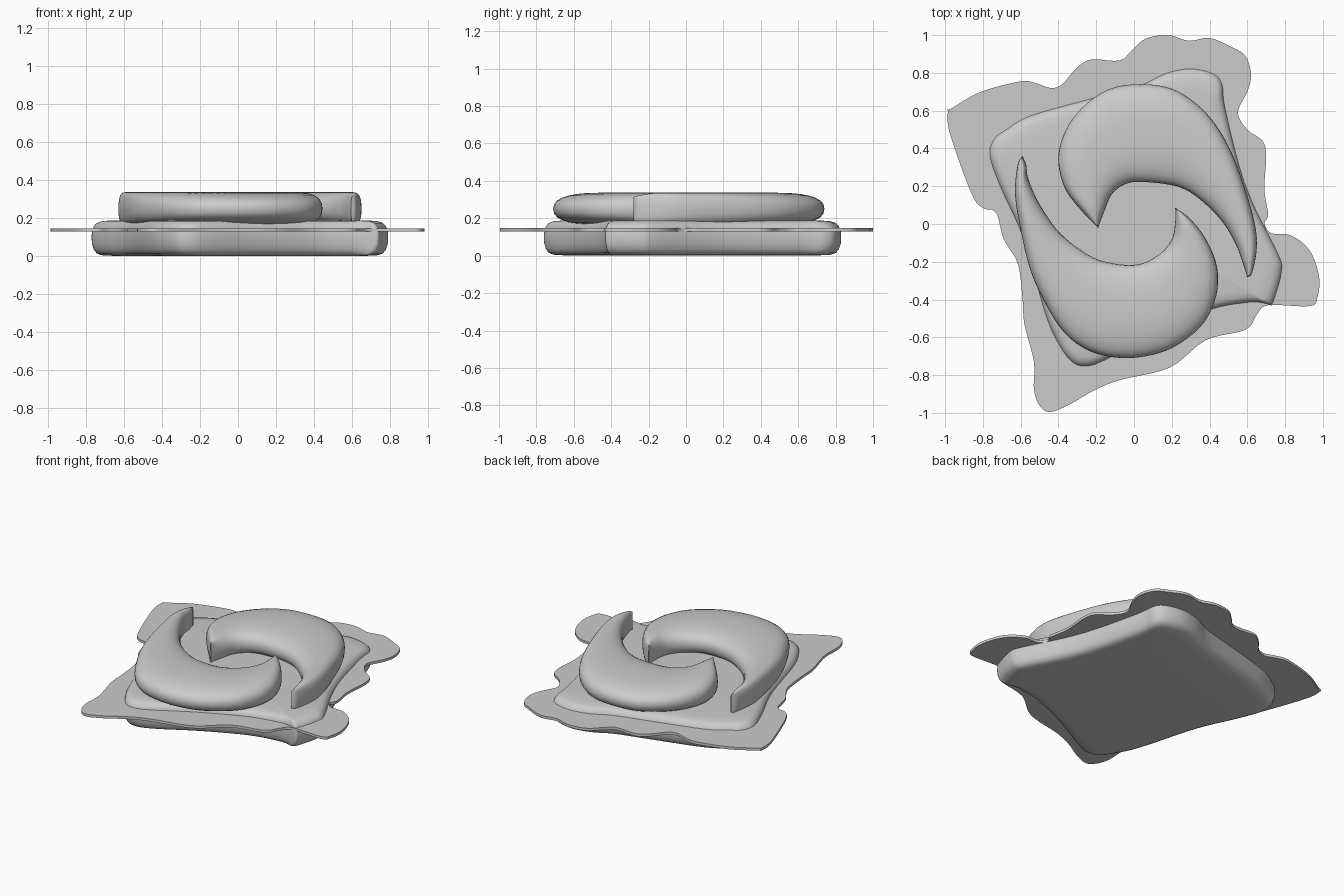
import bpy, bmesh, math
from mathutils import Vector

if "Cube" in bpy.data.objects:
    bpy.data.objects.remove(bpy.data.objects["Cube"])


def spline(pts, closed, n):
    """Catmull-Rom samples through 2D points, n per span."""
    p = [Vector(q) for q in pts]
    if closed:
        p = [p[-1]] + p + p[:2]
    else:
        p = [2 * p[0] - p[1]] + p + [2 * p[-1] - p[-2]]
    out = []
    for a, b, c, d in zip(p, p[1:], p[2:], p[3:]):
        for i in range(n):
            t = i / n
            out.append(0.5 * (2 * b + (c - a) * t + (2 * a - 5 * b + 4 * c - d) * t * t
                              + (3 * b - a - 3 * c + d) * t ** 3))
    return out if closed else out + [p[-2]]


def resample(pts, n):
    """n+1 points, evenly spaced by length but denser near both ends."""
    acc = [0]
    for a, b in zip(pts, pts[1:]):
        acc.append(acc[-1] + (b - a).length)
    out, k = [], 0
    for i in range(n + 1):
        u = i / n
        s = acc[-1] * (0.5 * u + 0.25 * (1 - math.cos(math.pi * u)))
        while k < len(pts) - 2 and acc[k + 1] < s:
            k += 1
        out.append(pts[k].lerp(pts[k + 1], (s - acc[k]) / max(acc[k + 1] - acc[k], 1e-9)))
    return out


def loft(name, rings, angle):
    """Skin closed rings of 3D points and cap both ends."""
    bm = bmesh.new()
    loops = [[bm.verts.new(v) for v in r] for r in rings]
    n = len(loops[0])
    for a, b in zip(loops, loops[1:]):
        for i in range(n):
            j = (i + 1) % n
            bm.faces.new((a[i], a[j], b[j], b[i]))
    bm.faces.new(loops[0][::-1])
    bm.faces.new(loops[-1])
    bmesh.ops.recalc_face_normals(bm, faces=bm.faces)
    me = bpy.data.meshes.new(name)
    bm.to_mesh(me)
    bm.free()
    ob = bpy.data.objects.new(name, me)
    bpy.context.collection.objects.link(ob)
    bpy.ops.object.select_all(action='DESELECT')
    ob.select_set(True)
    bpy.context.view_layer.objects.active = ob
    bpy.ops.object.shade_smooth_by_angle(angle=math.radians(angle))
    return ob


def crescent(name, outer, inner):
    """Rounded cross-sections swept between an outer and an inner edge."""
    n, m, mid, half = 72, 28, 0.25, 0.087
    rings = []
    for i, (a, b) in enumerate(zip(resample(spline(outer, False, 8), n),
                                   resample(spline(inner, False, 8), n))):
        end = min(i, n - i) / n
        h = half * (0.72 + 0.28 * math.sin(min(end / 0.15, 1) * math.pi / 2))
        c, r = (a + b) / 2, (a - b) / 2
        if r.length < 0.004:
            nxt = Vector((0.004, 0))
            r = nxt if r.length < 1e-6 else r.normalized() * 0.004
        ring = []
        for k in range(m):
            t = 2 * math.pi * k / m
            cs, sn = math.cos(t), math.sin(t)
            u = math.copysign(abs(cs) ** 0.8, cs)
            w = math.copysign(abs(sn) ** 0.8, sn)
            q = c + r * u
            ring.append((q.x, q.y, mid + h * w))
        rings.append(ring)
    return loft(name, rings, 60)


# Thin wavy sheet
edge = spline([
    (-.985, .60), (-.97, .61), (-.81, .70), (-.60, .755), (-.52, .745), (-.44, .72), (-.38, .74),
    (-.31, .82), (-.23, .87), (-.08, .865), (-.02, .91), (.06, .98), (.18, 1), (.29, .97),
    (.40, .985), (.51, .94), (.59, .89), (.62, .79), (.60, .70), (.55, .59), (.60, .50),
    (.68, .44), (.70, .355), (.69, .185), (.71, .05), (.69, 0), (.73, -.05), (.83, -.06),
    (.93, -.14), (.98, -.28), (.97, -.39), (.93, -.435), (.71, -.43), (.65, -.48),
    (.59, -.56), (.38, -.615), (.19, -.76), (-.07, -.825), (-.21, -.88), (-.34, -.955),
    (-.445, -.995), (-.50, -.96), (-.53, -.875), (-.53, -.73), (-.58, -.53), (-.59, -.40),
    (-.615, -.21), (-.69, -.08), (-.73, .06), (-.80, .085), (-.86, .16), (-.975, .48)], True, 5)
loft("wavy_sheet", [[(p.x, p.y, z) for p in edge] for z in (0.13, 0.147)], 40)

# Rounded base slab
edge = spline([
    (-.77, .36), (-.75, .45), (-.69, .50), (-.55, .58), (-.21, .675), (.03, .74), (.17, .805),
    (.30, .83), (.42, .805), (.47, .75), (.485, .63), (.56, .32), (.64, .10), (.77, -.16),
    (.79, -.25), (.75, -.40), (.73, -.43), (.68, -.42), (.60, -.42), (.40, -.46), (.10, -.59),
    (-.15, -.725), (-.26, -.76), (-.34, -.73), (-.42, -.61), (-.48, -.46), (-.59, -.08),
    (-.71, .19)], True, 5)
section = [(.5, .002), (.86, .002), (.93, .005), (.965, .015), (.985, .035), (.997, .065), (1, .1),
           (.997, .13), (.985, .157), (.965, .175), (.93, .184), (.86, .189), (.5, .19)]
section[0] = (.5, 0)
loft("base_slab", [[(p.x * s, p.y * s, z) for p in edge] for s, z in section], 60)

# Two curled crescents
crescent("back_crescent",
         [(-.19, -.02), (-.26, .05), (-.35, .16), (-.39, .26), (-.40, .37), (-.36, .50),
          (-.27, .62), (-.13, .715), (.03, .74), (.19, .72), (.32, .645), (.43, .53),
          (.52, .37), (.59, .18), (.64, 0), (.65, -.13), (.625, -.26), (.60, -.28)],
         [(-.19, -.02), (-.16, .06), (-.115, .16), (-.03, .217), (.09, .22), (.24, .195),
          (.35, .13), (.465, .015), (.54, -.11), (.577, -.21), (.60, -.28)])
crescent("front_crescent",
         [(.22, .085), (.295, .03), (.375, -.07), (.43, -.19), (.445, -.29), (.43, -.40),
          (.365, -.53), (.24, -.635), (.11, -.69), (-.06, -.71), (-.23, -.675), (-.365, -.58),
          (-.47, -.42), (-.55, -.24), (-.60, -.03), (-.63, .16), (-.615, .32), (-.59, .36)],
         [(.22, .085), (.217, 0), (.20, -.08), (.14, -.155), (.03, -.212), (-.10, -.21),
          (-.23, -.17), (-.39, -.05), (-.50, .105), (-.56, .24), (-.57, .31), (-.59, .36)])
